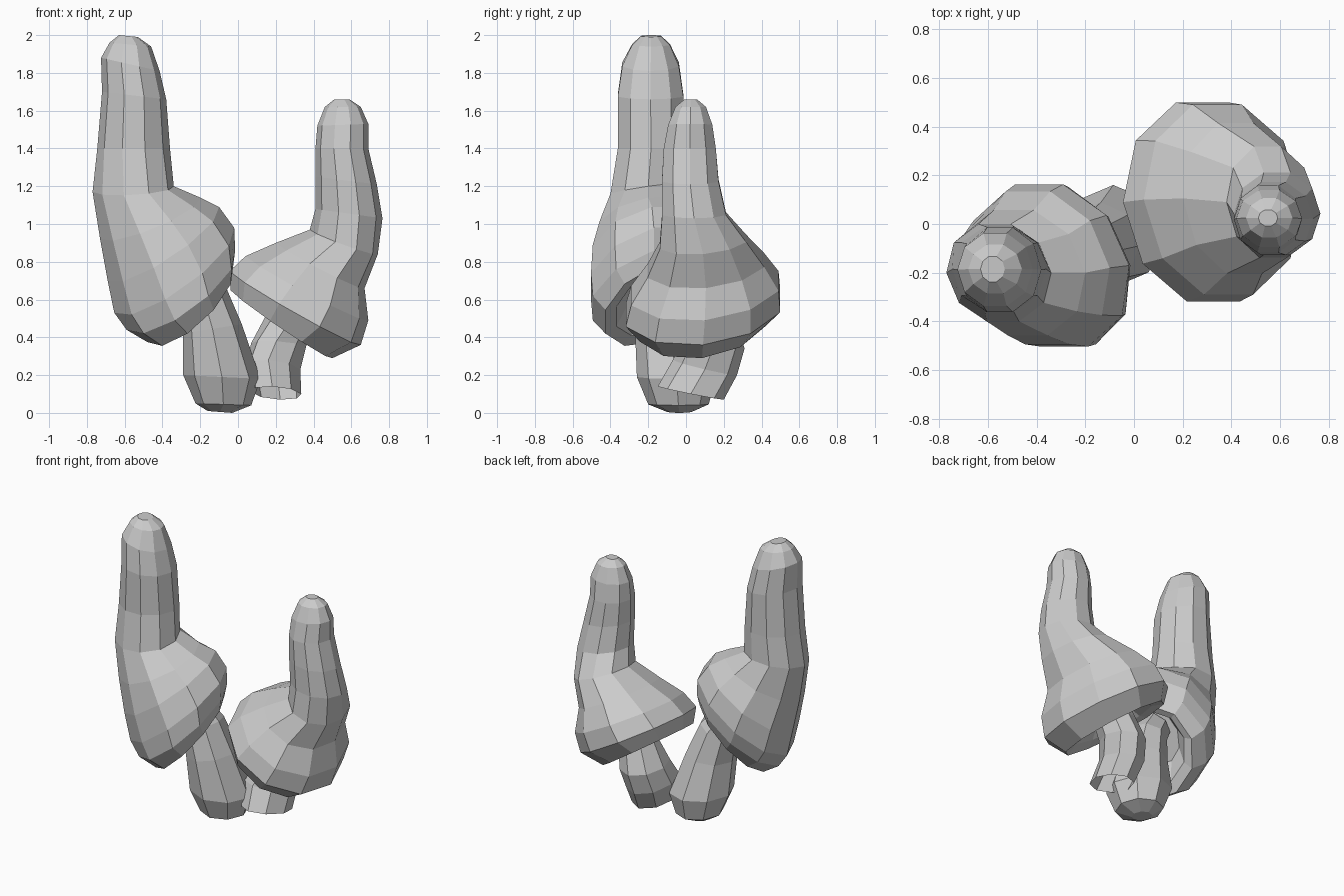
import bpy, bmesh
from math import sin, cos, tau
from mathutils import Vector


def loft(name, rings, sides, cap_start=False, cap_end=True, phase=0):
    """Skin rings given as (x left, z left, x right, z right, y front, y back, back lift)."""
    bm = bmesh.new()
    loops = []
    for xl, zl, xr, zr, yf, yb, lift in rings:
        c = Vector(((xl + xr) / 2, (yf + yb) / 2, (zl + zr) / 2))
        u = Vector(((xr - xl) / 2, 0, (zr - zl) / 2))
        v = Vector((-.6 * lift, (yb - yf) / 2, lift))
        angles = [tau * i / sides + phase for i in range(sides)]
        loops.append([bm.verts.new(c + u * cos(a) + v * sin(a)) for a in angles])
    for a, b in zip(loops, loops[1:]):
        for i in range(sides):
            j = (i + 1) % sides
            bm.faces.new((a[i], a[j], b[j], b[i]))
    if cap_start:
        bm.faces.new(loops[0][::-1])
    if cap_end:
        bm.faces.new(loops[-1])
    bmesh.ops.recalc_face_normals(bm, faces=bm.faces)
    mesh = bpy.data.meshes.new(name)
    bm.to_mesh(mesh)
    bm.free()
    ob = bpy.data.objects.new(name, mesh)
    bpy.context.collection.objects.link(ob)
    return ob


# Tall left cap: recessed underside, rim, shoulder, then finger-like horn
loft("tall_cap", [
    (-.43, .58, -.15, .84, -.29, 0, .05),
    (-.43, .43, -.08, .76, -.38, .07, .09),
    (-.48, .375, -.03, .78, -.44, .12, .10),
    (-.59, .44, -.015, .86, -.51, .17, .10),
    (-.655, .53, -.02, .98, -.52, .18, .09),
    (-.69, .70, -.10, 1.09, -.51, .15, .07),
    (-.73, .92, -.20, 1.14, -.47, .07, .05),
    (-.77, 1.17, -.34, 1.20, -.41, .01, .03),
    (-.745, 1.40, -.36, 1.40, -.37, 0, 0),
    (-.72, 1.70, -.38, 1.66, -.37, -.005, 0),
    (-.725, 1.88, -.415, 1.81, -.345, -.03, 0),
    (-.68, 1.96, -.46, 1.94, -.29, -.08, 0),
    (-.63, 2.0, -.53, 1.99, -.24, -.13, 0),
], 10, cap_start=True)

# Short right cap, leaning the other way
loft("short_cap", [
    (.14, .66, .42, .50, -.06, .26, .01),
    (.03, .63, .47, .36, -.18, .36, .03),
    (-.04, .65, .50, .29, -.26, .43, .04),
    (-.045, .75, .65, .36, -.34, .52, .04),
    (.04, .83, .69, .49, -.31, .51, .04),
    (.20, .90, .67, .66, -.22, .43, .03),
    (.38, .97, .74, .84, -.15, .33, .02),
    (.41, 1.08, .765, 1.03, -.135, .22, 0),
    (.41, 1.25, .735, 1.21, -.135, .18, 0),
    (.41, 1.40, .69, 1.40, -.125, .165, 0),
    (.42, 1.52, .69, 1.53, -.10, .145, 0),
    (.46, 1.62, .65, 1.62, -.06, .11, 0),
    (.51, 1.66, .59, 1.66, -.01, .06, 0),
], 10, cap_start=True)

# Stem with a rounded bulb foot
loft("bulb_stem", [
    (-.16, .01, -.03, 0, -.10, .03, 0),
    (-.225, .05, .07, .04, -.20, .12, 0),
    (-.29, .20, .12, .18, -.26, .16, 0),
    (-.29, .42, .02, .47, -.27, .09, 0),
    (-.31, .60, -.07, .68, -.26, .04, 0),
    (-.37, .70, -.18, .82, -.25, -.02, 0),
], 8, cap_start=True)

# Bent stem with an open, cut-off foot
loft("bent_stem", [
    (.07, .11, .335, .10, -.15, .20, -.035),
    (.04, .25, .33, .23, -.07, .27, -.04),
    (.07, .37, .36, .35, -.02, .31, -.02),
    (.15, .52, .39, .44, 0, .27, 0),
    (.20, .66, .40, .56, .01, .22, 0),
], 8)
